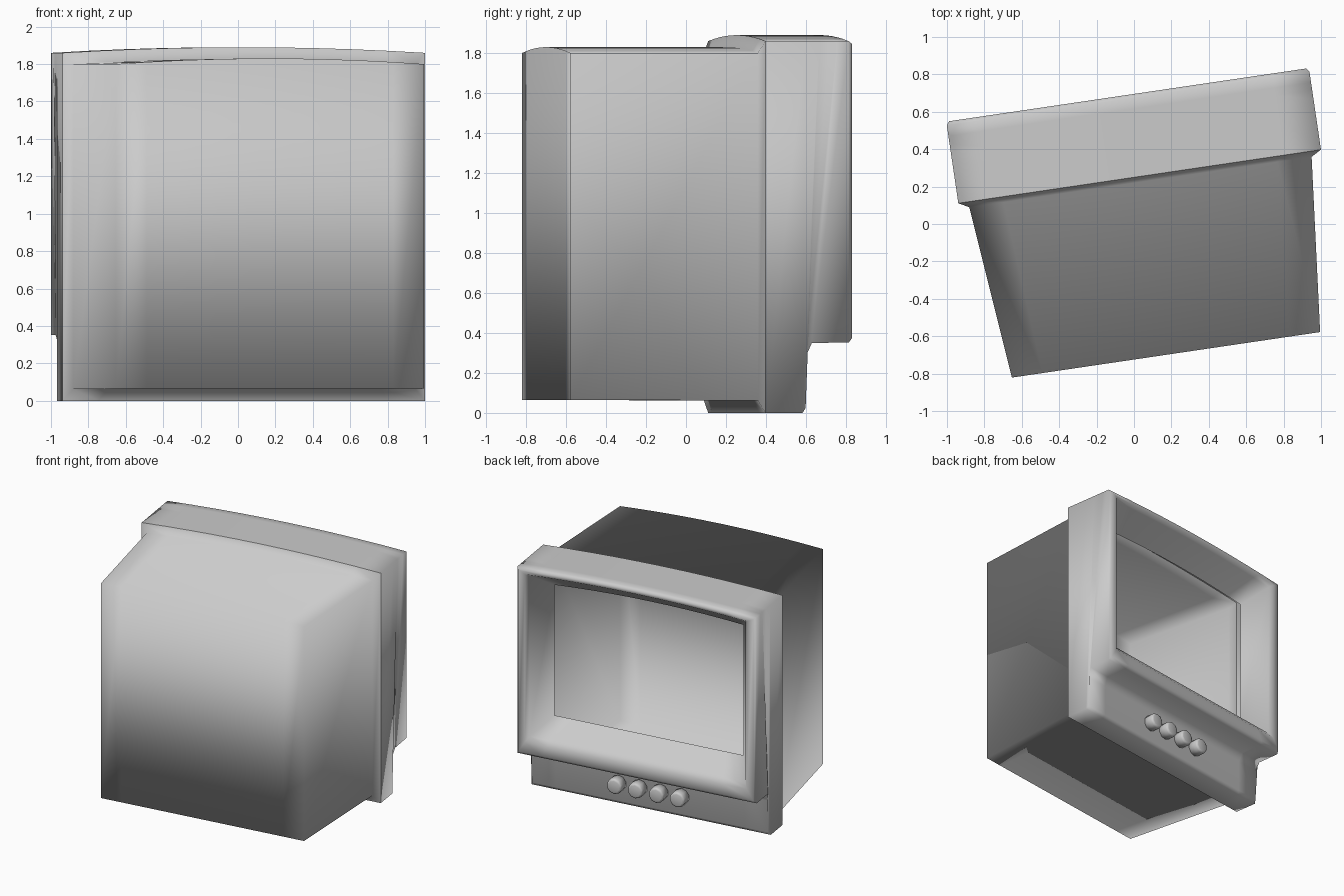
import bpy, bmesh, math
from mathutils import Matrix

if "Cube" in bpy.data.objects:
    bpy.data.objects.remove(bpy.data.objects["Cube"])

# The whole set is turned slightly about z; parts are modelled straight (screen toward +y)
PLACE = Matrix.Rotation(math.radians(8.4), 4, 'Z') @ Matrix.Translation((0.067, 0, 0))
COLS = 10
CROWN = 0.03


def finish(name, bm):
    mesh = bpy.data.meshes.new(name)
    bm.to_mesh(mesh)
    bm.free()
    mesh.shade_smooth()
    ob = bpy.data.objects.new(name, mesh)
    bpy.context.collection.objects.link(ob)
    ob.matrix_world = PLACE
    return ob


def ring(bm, low, high):
    """Closed loop; low/high = (half width, y, z). The top edge is crowned."""
    ts = [-1 + 2 * i / COLS for i in range(COLS + 1)]
    pts = [(low[0] * t, low[1], low[2]) for t in ts]
    pts += [(high[0] * t, high[1], high[2] + CROWN * (1 - t * t)) for t in reversed(ts)]
    return [bm.verts.new(p) for p in pts]


def loft(name, sections, cap_first=False):
    bm = bmesh.new()
    rings = [ring(bm, *s) for s in sections]
    n = len(rings[0])
    for a, b in zip(rings, rings[1:]):
        for i in range(n):
            j = (i + 1) % n
            bm.faces.new((a[i], a[j], b[j], b[i])).normal_flip()
    if cap_first:
        r = rings[0]
        for i in range(COLS):
            bm.faces.new((r[i], r[i + 1], r[n - 2 - i], r[n - 1 - i]))
    bm.normal_update()
    bmesh.ops.recalc_face_normals(bm, faces=bm.faces)
    return finish(name, bm)


def level(hw, y, z0, z1):
    return ((hw, y, z0), (hw, y, z1))


# Hollow tapered cabinet with the step up to the bezel
loft("cabinet", [
    level(0.833, -0.717, 0.065, 1.80),
    level(0.925, 0.217, 0.062, 1.80),
    level(0.98, 0.247, 0.0, 1.86),
], cap_first=True)

# Bezel: outer band, recessed lower control panel, front rim, funnel to the screen opening
loft("bezel", [
    level(0.98, 0.247, 0.0, 1.86),
    ((0.98, 0.435, 0.0), (0.98, 0.45, 1.86)),
    ((0.968, 0.452, 0.025), (0.98, 0.52, 1.86)),
    ((0.968, 0.452, 0.28), (0.98, 0.57, 1.86)),
    ((0.98, 0.482, 0.35), (0.98, 0.61, 1.86)),
    level(0.98, 0.668, 0.352, 1.86),
    level(0.965, 0.688, 0.375, 1.845),
    level(0.91, 0.688, 0.46, 1.818),
    level(0.885, 0.66, 0.50, 1.80),
    level(0.775, 0.47, 0.615, 1.67),
])

# Row of four control knobs
for k in range(4):
    bm = bmesh.new()
    bmesh.ops.create_cone(bm, cap_ends=True, segments=10, radius1=0.062, radius2=0.062, depth=0.10)
    front = [e for e in bm.edges if all(v.co.z > 0 for v in e.verts)]
    bmesh.ops.bevel(bm, geom=front, offset=0.015, segments=2, profile=0.5, affect='EDGES')
    move = Matrix.Translation(((k - 1.5) * 0.172, 0.485, 0.17)) @ Matrix.Rotation(-math.pi / 2, 4, 'X')
    bmesh.ops.transform(bm, matrix=move, verts=bm.verts)
    finish(f"knob_{k + 1}", bm)
